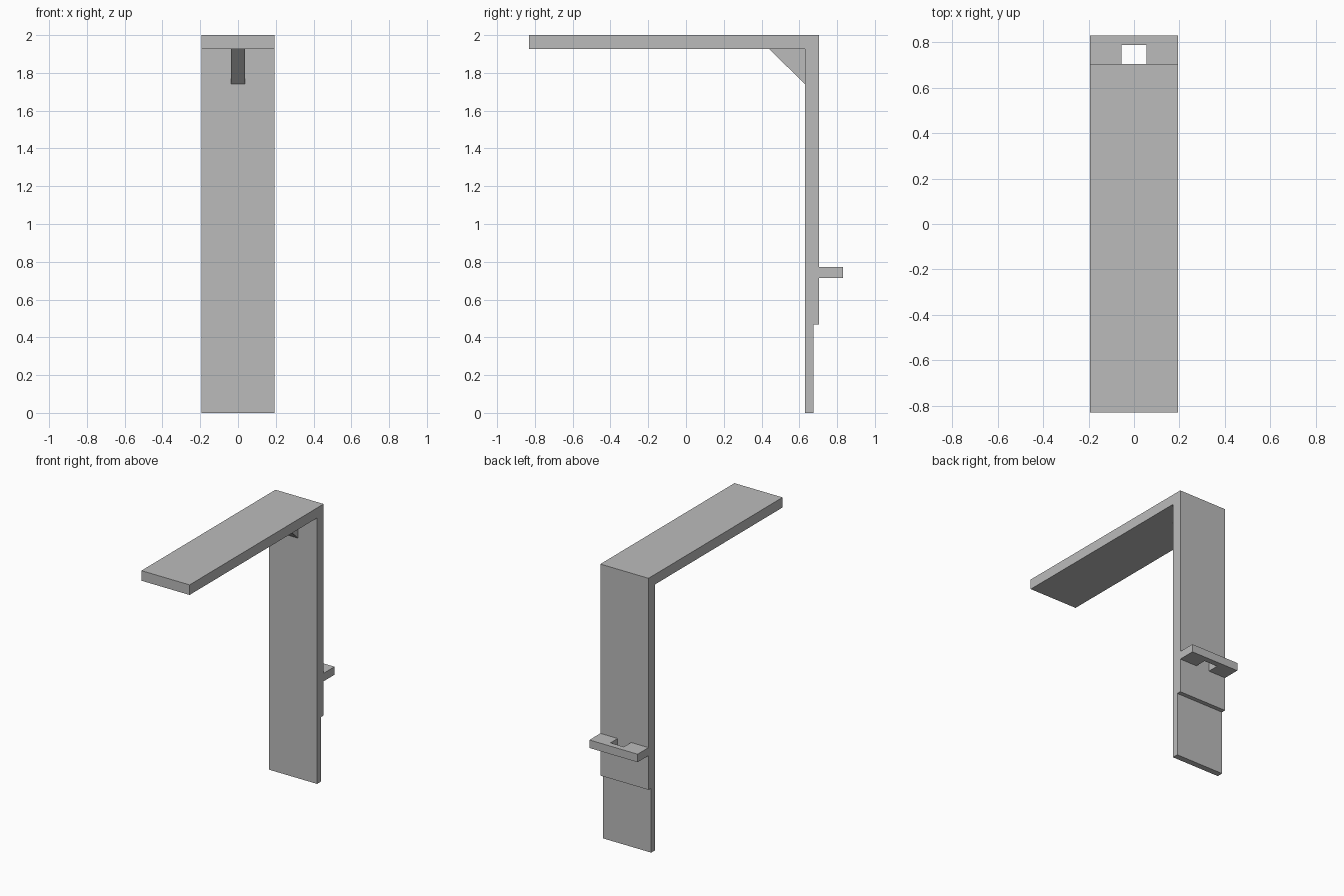
import bpy
import bmesh
from mathutils import Vector

cube = bpy.data.objects.get("Cube")
if cube:
    bpy.data.objects.remove(cube, do_unlink=True)

grey = bpy.data.materials.new("plain grey")
grey.use_nodes = True
colour = (0.5, 0.5, 0.5, 1)
grey.diffuse_color = colour
grey.node_tree.nodes["Principled BSDF"].inputs["Base Color"].default_value = colour


def extrude_profile(name, points, offset):
    """Extrude a closed outline of 3D points along the offset vector."""
    bm = bmesh.new()
    face = bm.faces.new([bm.verts.new(p) for p in points])
    result = bmesh.ops.extrude_face_region(bm, geom=[face], use_keep_orig=True)
    moved = [v for v in result["geom"] if isinstance(v, bmesh.types.BMVert)]
    bmesh.ops.translate(bm, verts=moved, vec=Vector(offset))
    bmesh.ops.recalc_face_normals(bm, faces=bm.faces)
    mesh = bpy.data.meshes.new(name)
    bm.to_mesh(mesh)
    bm.free()
    mesh.materials.append(grey)
    obj = bpy.data.objects.new(name, mesh)
    bpy.context.collection.objects.link(obj)
    return obj


HALF = 0.193                      # half width of the whole part
FRONT, BACK, TIP = 0.63, 0.705, 0.83
TOP, UNDER, STEP = 2.0, 1.927, 0.467

# Long arm and upright plate, thinner below the step
side = [(-TIP, TOP), (BACK, TOP), (BACK, STEP), (0.674, STEP),
        (0.674, 0), (FRONT, 0), (FRONT, UNDER), (-TIP, UNDER)]
extrude_profile("arm_and_upright", [(-HALF, y, z) for y, z in side], (2 * HALF, 0, 0))

# Triangular brace in the inner corner
brace = [(0.44, UNDER), (FRONT, UNDER), (FRONT, 1.74)]
extrude_profile("corner_brace", [(-0.038, y, z) for y, z in brace], (0.076, 0, 0))

# Rear loop with a slot against the upright
slot, slot_end = 0.054, 0.788
loop = [(-HALF, BACK), (-slot, BACK), (-slot, slot_end), (slot, slot_end),
        (slot, BACK), (HALF, BACK), (HALF, TIP), (-HALF, TIP)]
extrude_profile("rear_loop", [(x, y, 0.715) for x, y in loop], (0, 0, 0.058))
